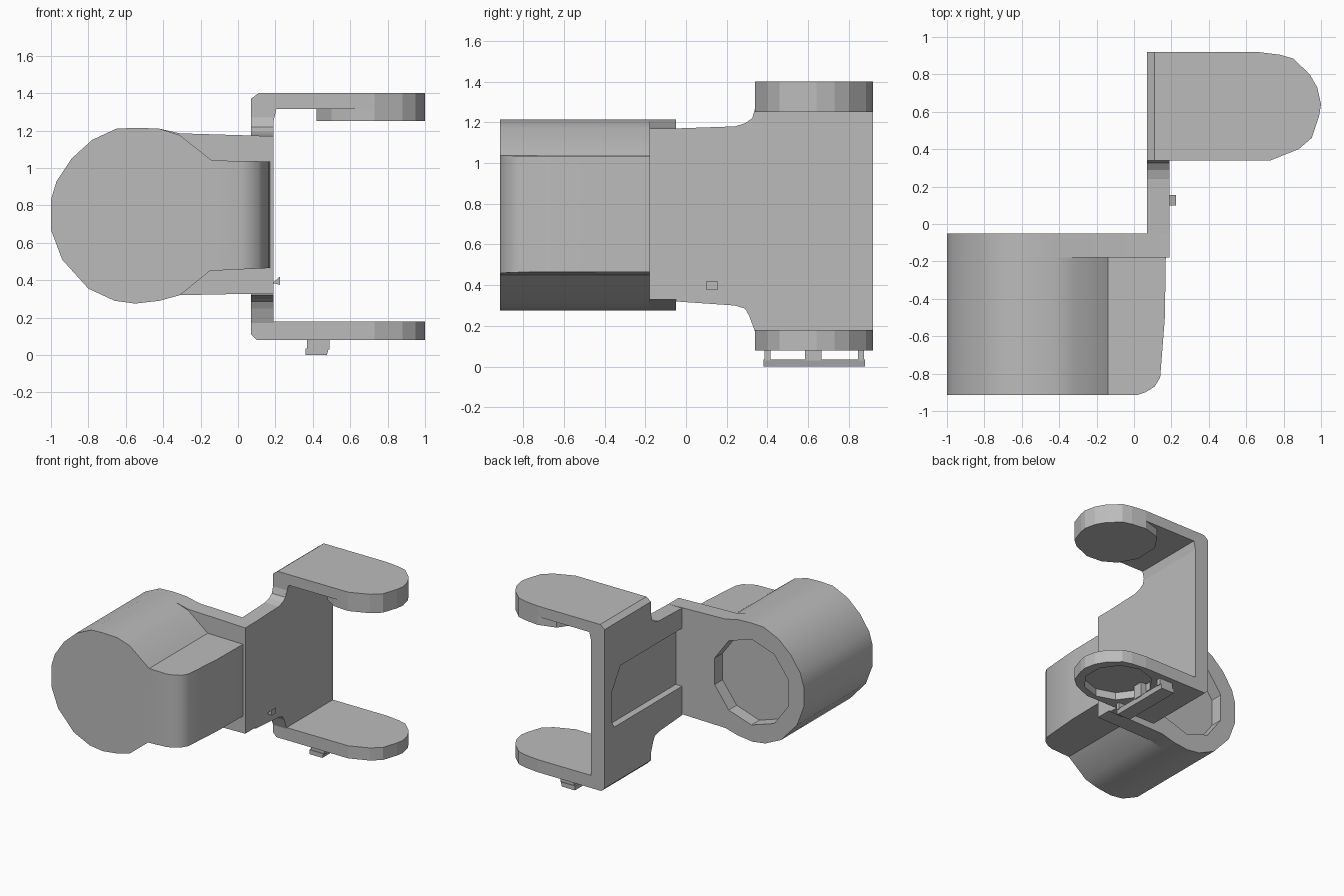
import bpy, bmesh, math

cube = bpy.data.objects.get("Cube")
if cube:
    bpy.data.objects.remove(cube, do_unlink=True)

grey = bpy.data.materials.new("light_grey")
grey.use_nodes = True
grey.diffuse_color = (0.5, 0.5, 0.5, 1)
grey.node_tree.nodes["Principled BSDF"].inputs["Base Color"].default_value = (0.5, 0.5, 0.5, 1)


def prism(name, pts, axis, a, b):
    """Extrude a 2D outline along one axis from a to b."""
    place = {"x": lambda u, v, w: (w, u, v),
             "y": lambda u, v, w: (u, w, v),
             "z": lambda u, v, w: (u, v, w)}[axis]
    bm = bmesh.new()
    ends = [[bm.verts.new(place(u, v, w)) for u, v in pts] for w in (a, b)]
    for ring in ends:
        bm.faces.new(ring)
    for i in range(len(pts)):
        j = (i + 1) % len(pts)
        bm.faces.new((ends[0][i], ends[0][j], ends[1][j], ends[1][i]))
    bmesh.ops.recalc_face_normals(bm, faces=bm.faces)
    mesh = bpy.data.meshes.new(name)
    bm.to_mesh(mesh)
    bm.free()
    mesh.materials.append(grey)
    obj = bpy.data.objects.new(name, mesh)
    bpy.context.collection.objects.link(obj)
    return obj


def boolean(targets, tool, operation="DIFFERENCE"):
    """Apply one cutter to each target, then remove the cutter."""
    tool.hide_render = True
    for obj in targets:
        mod = obj.modifiers.new("cut", "BOOLEAN")
        mod.operation, mod.solver, mod.object = operation, "EXACT", tool
        bpy.context.view_layer.objects.active = obj
        bpy.ops.object.modifier_apply(modifier=mod.name)
    bpy.data.objects.remove(tool, do_unlink=True)


def ring(cx, cy, r, n):
    return [(cx + r * math.cos(math.tau * (i + 0.5) / n),
             cy + r * math.sin(math.tau * (i + 0.5) / n)) for i in range(n)]


# Round housing with a squared neck, rounded at its front corner
lobe = [(-0.31, 1.175), (-0.42, 1.21), (-0.54, 1.215), (-0.65, 1.21), (-0.78, 1.15),
        (-0.89, 1.05), (-0.97, 0.93), (-1.0, 0.83), (-1.0, 0.67), (-0.94, 0.51),
        (-0.8, 0.355), (-0.66, 0.29), (-0.55, 0.275), (-0.42, 0.29), (-0.31, 0.32)]
neck = [(-0.15, 0.45), (0.17, 0.465), (0.17, 1.035), (-0.14, 1.04)]
housing = prism("housing", lobe + neck, "y", -0.915, -0.18)
corner = [(0, -0.92), (0.06, -0.9), (0.11, -0.87), (0.14, -0.82), (0.165, -0.5),
          (0.17, -0.17), (0.3, -0.17), (0.3, -1)]
boolean([housing], prism("corner_cutter", corner, "z", 0.2, 1.3))

# Back plate of the housing, with a shallow round recess
back_plate = prism("back_plate", lobe[1:-1] + [(-0.31, 0.32), (0.19, 0.33), (0.19, 1.17),
                                               (-0.31, 1.185)], "y", -0.18, -0.05)
boolean([back_plate], prism("recess_cutter", ring(-0.54, 0.745, 0.34, 10), "y", -0.15, 0.1))

# Web that links the housing to the forked bracket
web = prism("web", [(-0.05, 0.32), (0.24, 0.3), (0.29, 0.285), (0.31, 0.25), (0.34, 0.17),
                    (0.34, 1.27), (0.325, 1.22), (0.29, 1.195), (0.24, 1.18),
                    (-0.05, 1.17)], "x", 0.07, 0.19)

# Forked bracket: C section trimmed to rounded arm tips
section = [(0.07, 0.11), (0.1, 0.08), (1.1, 0.08), (1.1, 0.18), (0.19, 0.18), (0.19, 1.25),
           (0.205, 1.315), (1.1, 1.315), (1.1, 1.4), (0.11, 1.4), (0.07, 1.37)]
tip = [(0.73, 0.34), (0.88, 0.4), (0.95, 0.46), (0.99, 0.58), (1.0, 0.64), (0.98, 0.73),
       (0.94, 0.8), (0.85, 0.885), (0.78, 0.905), (0.66, 0.92)]
fork = prism("fork", section, "y", 0.34, 0.92)
boolean([fork], prism("tip_cutter", [(0, 0.3), (0.6, 0.3), (0.65, 0.34)] + tip
                      + [(0.6, 0.95), (0, 0.95)], "z", 0, 1.5), "INTERSECT")

# Hexagonal pocket on the inner side of the web and fork
pocket = [(-0.05, 0.55), (0.8, 0.55), (0.83, 0.6), (0.83, 0.84), (0.72, 1.01), (-0.05, 1.01)]
boolean([web, fork], prism("pocket_cutter", pocket, "x", 0, 0.125))

# Upper boss and lower recess on the arms
prism("upper_boss", tip + [(0.52, 0.88), (0.43, 0.75), (0.42, 0.55), (0.5, 0.41), (0.6, 0.35)],
      "z", 1.25, 1.315)
boolean([fork], prism("arm_recess_cutter", ring(0.68, 0.63, 0.25, 10), "z", 0, 0.14))

# Clip under the lower arm: a bar on three posts
prism("clip_bar", [(0.36, 0), (0.475, 0), (0.485, 0.035), (0.36, 0.035)], "y", 0.38, 0.88)
for name, mid, half in (("clip_post_front", 0.4, 0.015), ("clip_post_middle", 0.625, 0.04),
                        ("clip_post_back", 0.86, 0.015)):
    prism(name, [(mid - half, 0.03), (mid + half, 0.03), (mid + half, 0.14),
                 (mid - half, 0.14)], "x", 0.37, 0.49)

# Small latch on the outer side of the web
prism("latch", [(0.185, 0.385), (0.225, 0.375), (0.225, 0.42)], "y", 0.1, 0.155)

# Smooth only the gently curved housing surfaces
for obj in (housing, back_plate):
    bpy.ops.object.select_all(action="DESELECT")
    obj.select_set(True)
    bpy.context.view_layer.objects.active = obj
    bpy.ops.object.shade_smooth_by_angle(angle=math.radians(32))
